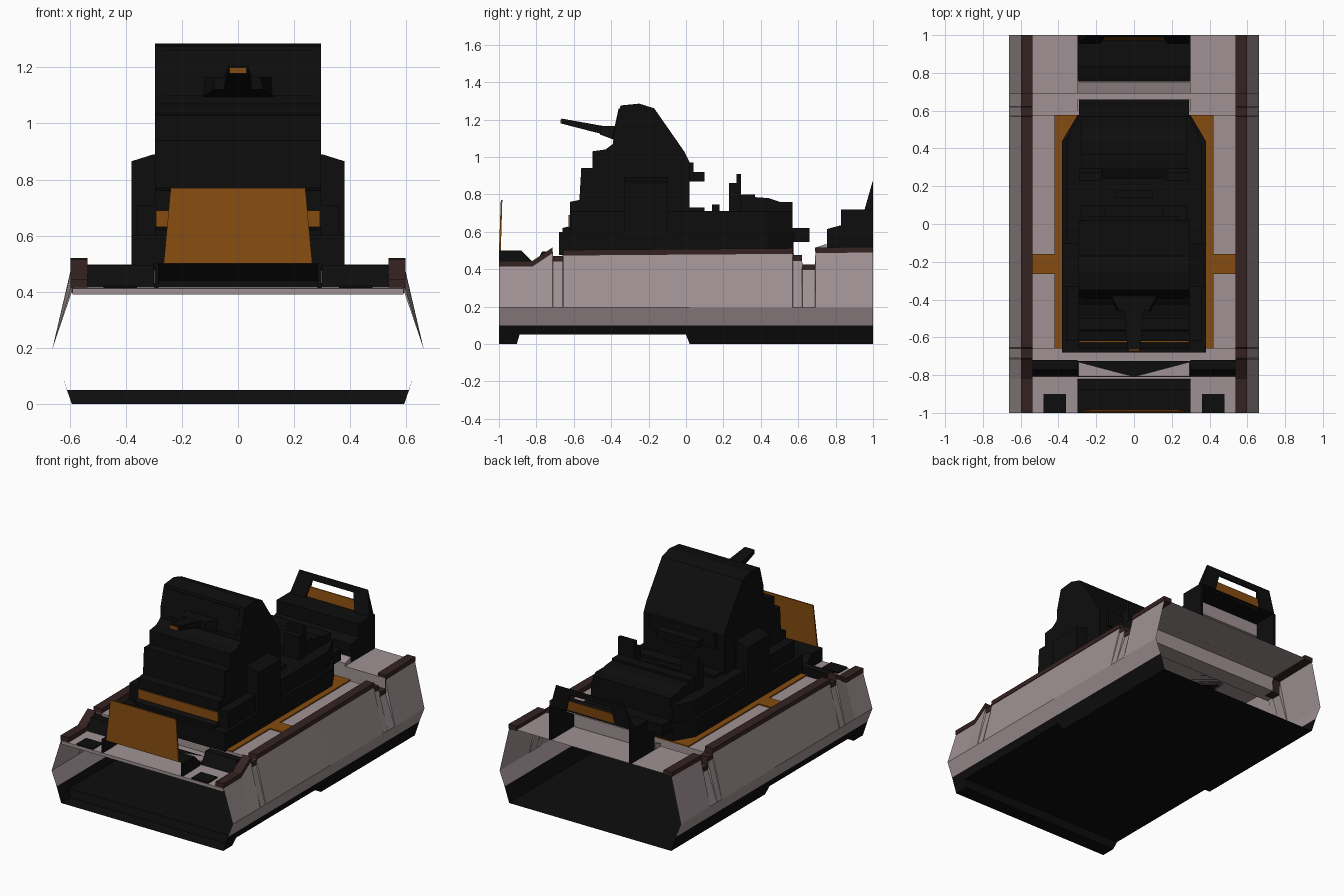
import bpy, bmesh

if "Cube" in bpy.data.objects:
    bpy.data.objects.remove(bpy.data.objects["Cube"])


def material(name, rgb):
    m = bpy.data.materials.new(name)
    m.diffuse_color = (*rgb, 1)
    m.use_nodes = True
    m.node_tree.nodes["Principled BSDF"].inputs["Base Color"].default_value = m.diffuse_color
    return m


MAUVE = material("mauve grey", (0.35, 0.285, 0.295))
BLACK = material("near black", (0.004, 0.004, 0.004))
ORANGE = material("burnt orange", (0.24, 0.072, 0.005))
RED = material("dark red brown", (0.036, 0.016, 0.016))


def make(name, verts, faces, mat, solid=True):
    me = bpy.data.meshes.new(name)
    me.from_pydata(verts, [], faces)
    me.materials.append(mat)
    if solid:
        bm = bmesh.new()
        bm.from_mesh(me)
        bmesh.ops.recalc_face_normals(bm, faces=bm.faces)
        bm.to_mesh(me)
        bm.free()
    ob = bpy.data.objects.new(name, me)
    bpy.context.collection.objects.link(ob)
    return ob


def extrude(name, low, high, mat):
    """Closed solid between two matching outlines."""
    n = len(low)
    sides = [(i, (i + 1) % n, n + (i + 1) % n, n + i) for i in range(n)]
    caps = [tuple(reversed(range(n))), tuple(range(n, 2 * n))]
    return make(name, low + high, sides + caps, mat)


def side_prism(name, pts, x0, x1, mat):
    return extrude(name, [(x0, y, z) for y, z in pts], [(x1, y, z) for y, z in pts], mat)


def plan_prism(name, pts, z0, z1, mat):
    return extrude(name, [(x, y, z0) for x, y in pts], [(x, y, z1) for x, y in pts], mat)


def box(name, x0, x1, y0, y1, z0, z1, mat):
    return plan_prism(name, [(x0, y0), (x1, y0), (x1, y1), (x0, y1)], z0, z1, mat)


def pair(fn, name, pts, x0, x1, *rest):
    """Side prism on both sides of the centre line."""
    for s, label in ((-1, "left_"), (1, "right_")):
        fn(label + name, pts, s * x0, s * x1, *rest)


def rect(y0, y1, z0, z1):
    return [(y0, z0), (y1, z0), (y1, z1), (y0, z1)]


def strip(name, pts, half, mat):
    """Open sheet following a side profile across the full width."""
    verts = [(s * half, y, z) for y, z in pts for s in (-1, 1)]
    faces = [(2 * i, 2 * i + 1, 2 * i + 3, 2 * i + 2) for i in range(len(pts) - 1)]
    return make(name, verts, faces, mat, False)


# Hull shell, open at both ends, following the rail line
rail = [(-1, .445), (-.82, .445), (-.715, .515), (-.71, .47), (-.66, .47), (-.655, .503),
        (.57, .512), (.572, .475), (.62, .475), (.622, .425), (.69, .425), (.692, .515), (1, .52)]


def along(y, table):
    for (a, za), (b, zb) in zip(table, table[1:]):
        if a <= y <= b:
            return za + (zb - za) * (y - a) / (b - a)


keel = [(-1, 0), (-.905, 0), (-.89, .05), (.0, .05), (.02, 0), (1, 0)]
stations = sorted({y for y, _ in rail} | {y for y, _ in keel})
verts, faces = [], []
for y in stations:
    top, bot = along(y, rail) - .025, along(y, keel)
    half = [(.592, top), (.662, .195), (.625, .1), (.592 + bot * .35, bot)]
    verts += [(-x, y, z) for x, z in half] + [(x, y, z) for x, z in reversed(half)]
for i in range(len(stations) - 1):
    for j in range(7):
        a = 8 * i + j
        faces.append((a, a + 1, a + 9, a + 8))
hull = make("hull", verts, faces, MAUVE, False)
hull.data.materials.append(BLACK)
for p in hull.data.polygons:
    if p.center.z < .097:
        p.material_index = 1

# Rails along the hull edges
for s, label in ((-1, "left"), (1, "right")):
    verts = []
    for y, z in rail:
        verts += [(s * .537, y, z), (s * .597, y, z), (s * .597, y, z - .03), (s * .537, y, z - .03)]
    n = len(rail)
    faces = [(4 * i + j, 4 * i + (j + 1) % 4, 4 * i + 4 + (j + 1) % 4, 4 * i + 4 + j)
             for i in range(n - 1) for j in range(4)]
    make(label + "_rail", verts, faces + [(0, 1, 2, 3), (4 * n - 4, 4 * n - 3, 4 * n - 2, 4 * n - 1)], RED)

# Stepped deck
strip("deck", [(-1, .412), (-.72, .42), (-.66, .42), (-.66, .475), (.575, .475), (.575, .4),
               (.69, .4), (.69, .495), (1, .497)], .59, MAUVE)
box("deck_front_lip", -.59, .59, -1, -.985, .39, .411, MAUVE)
box("deck_rear_beam", -.3, .3, .6, .66, .4, .425, MAUVE)
side_prism("rear_deck_ramp", [(.69, .495), (.75, .495), (.75, .535), (.69, .515)], -.3, .3, MAUVE)
box("deck_orange_border", -.42, .42, -.66, .577, .476, .484, ORANGE)
pair(side_prism, "deck_orange_band", rect(-.265, -.16, .476, .484), .42, .537, ORANGE)

# Bow: hatches, bulwarks, breakwater and board
pair(side_prism, "bow_hatch", rect(-1, -.9, .413, .422), .36, .48, BLACK)
pair(side_prism, "bulwark", [(-.81, .413), (-.72, .413), (-.72, .495), (-.77, .495)], .3, .537, BLACK)
box("breakwater_base", -.3, .3, -.81, -.725, .413, .432, BLACK)
for s, label in ((-1, "left"), (1, "right")):
    plan_prism(label + "_breakwater_wedge", [(s * .295, -.73), (s * .295, -.808), (0, -.808)],
               .432, .44, MAUVE)
bow = [(-1, .5), (-.88, .5), (-.82, .44), (-.82, .414)]
strip("bow_cover", bow, .29, BLACK)
pair(side_prism, "bow_cover_wall", bow + [(-1, .414)], .284, .298, BLACK)
extrude("bow_board", [(-.265, -1, .5), (.265, -1, .5), (.24, -.99, .77), (-.24, -.99, .77)],
        [(-.265, -.99, .5), (.265, -.99, .5), (.24, -.982, .77), (-.24, -.982, .77)], ORANGE)

# Lower superstructure, tapered towards the stern
base = [(-.38, -.68), (.38, -.68), (.38, .44), (.3, .575), (-.3, .575), (-.38, .44)]
plan_prism("superstructure_base", base, .475, .6, BLACK)
upper = [(-.36, -.62), (.36, -.62), (.36, .43), (.295, .57), (-.295, .57), (-.36, .43)]
plan_prism("superstructure_upper_deck", upper, .6, .71, BLACK)
pair(side_prism, "sponson", rect(-.33, -.1, .6, .865), .29, .38, BLACK)
for s, label in ((-1, "left"), (1, "right")):
    extrude(label + "_sponson_cap",
            [(s * .38, -.33, .865), (s * .38, -.1, .865), (s * .29, -.1, .865), (s * .29, -.33, .865)],
            [(s * .30, -.33, .89), (s * .30, -.1, .89), (s * .29, -.1, .89), (s * .29, -.33, .89)], BLACK)

# Stepped tower
side_prism("tower", [(-.66, .6), (-.66, .62), (-.62, .63), (-.62, .76), (-.57, .77), (-.56, .94),
                     (-.5, .94), (-.5, 1.03), (-.43, 1.04), (-.39, 1.07), (-.385, 1.15), (-.35, 1.275),
                     (-.25, 1.285), (-.17, 1.26), (-.01, 1.03), (.02, .97), (.02, .6)],
           -.295, .295, BLACK)
box("tower_orange_band", -.292, .292, -.628, -.619, .63, .69, ORANGE)
side_prism("tower_visor", [(-.395, 1.1), (-.36, 1.26), (-.35, 1.26), (-.37, 1.1)], -.265, .265, BLACK)

# Forward projecting gun with orange muzzle
extrude("gun_mount", [(-.13, -.38, 1.09), (.13, -.38, 1.09), (.12, -.38, 1.165), (-.12, -.38, 1.165)],
        [(-.09, -.46, 1.12), (.09, -.46, 1.12), (.08, -.46, 1.165), (-.08, -.46, 1.165)], BLACK)
extrude("gun_barrel", [(-.05, -.44, 1.12), (.05, -.44, 1.12), (.05, -.44, 1.165), (-.05, -.44, 1.165)],
        [(-.035, -.665, 1.178), (.035, -.665, 1.178), (.035, -.665, 1.205), (-.035, -.665, 1.205)], BLACK)
box("gun_muzzle", -.03, .03, -.672, -.664, 1.178, 1.2, ORANGE)

# Aft cabin and fittings
side_prism("aft_cabin", [(.24, .7), (.24, .77), (.3, .8), (.37, .8), (.37, .785), (.44, .78), (.5, .76),
                         (.57, .76), (.57, .7)], -.28, .28, BLACK)
box("tower_rear_ledge", -.24, .24, .01, .04, .87, .97, BLACK)
box("tower_rear_platform", -.15, .15, .03, .1, .87, .92, BLACK)
box("cabin_step", -.28, .28, .02, .1, .7, .73, BLACK)
box("cabin_vent", -.1, .1, .14, .18, .7, .745, BLACK)
box("stern_fitting", -.29, .29, .57, .66, .545, .62, BLACK)
pair(side_prism, "funnel", [(.23, .7), (.295, .7), (.295, .91), (.27, .91), (.27, .86), (.23, .86)],
     .17, .29, BLACK)

# Rear house, hollow and open at the stern
house = [(.755, .497), (.755, .615), (.83, .635), (.83, .72), (.96, .72)]
strip("rear_house_shell", house, .295, BLACK)
strip("rear_house_lining", [(.77, .5), (.77, .605), (.845, .625), (.845, .71)], .28, MAUVE)
pair(side_prism, "rear_house_wall", house + [(1, .72), (1, .497)], .285, .3, BLACK)
strip("rear_house_roof", [(.96, .72), (1, .72)], .29, BLACK)

# Raised stern frame with a gap above an orange panel
for s, label in ((-1, "left"), (1, "right")):
    extrude(label + "_stern_frame_post",
            [(s * .29, .955, .72), (s * .18, .955, .72), (s * .15, .99, .835), (s * .25, .998, .87)],
            [(s * .29, 1, .72), (s * .18, 1, .72), (s * .15, 1, .835), (s * .25, 1, .87)], BLACK)
side_prism("stern_frame_top", [(.988, .83), (1, .83), (1, .87), (.997, .87)], -.25, .25, BLACK)
side_prism("stern_frame_panel", [(.975, .72), (.985, .72), (.992, .785), (.984, .785)],
           -.18, .18, ORANGE)
